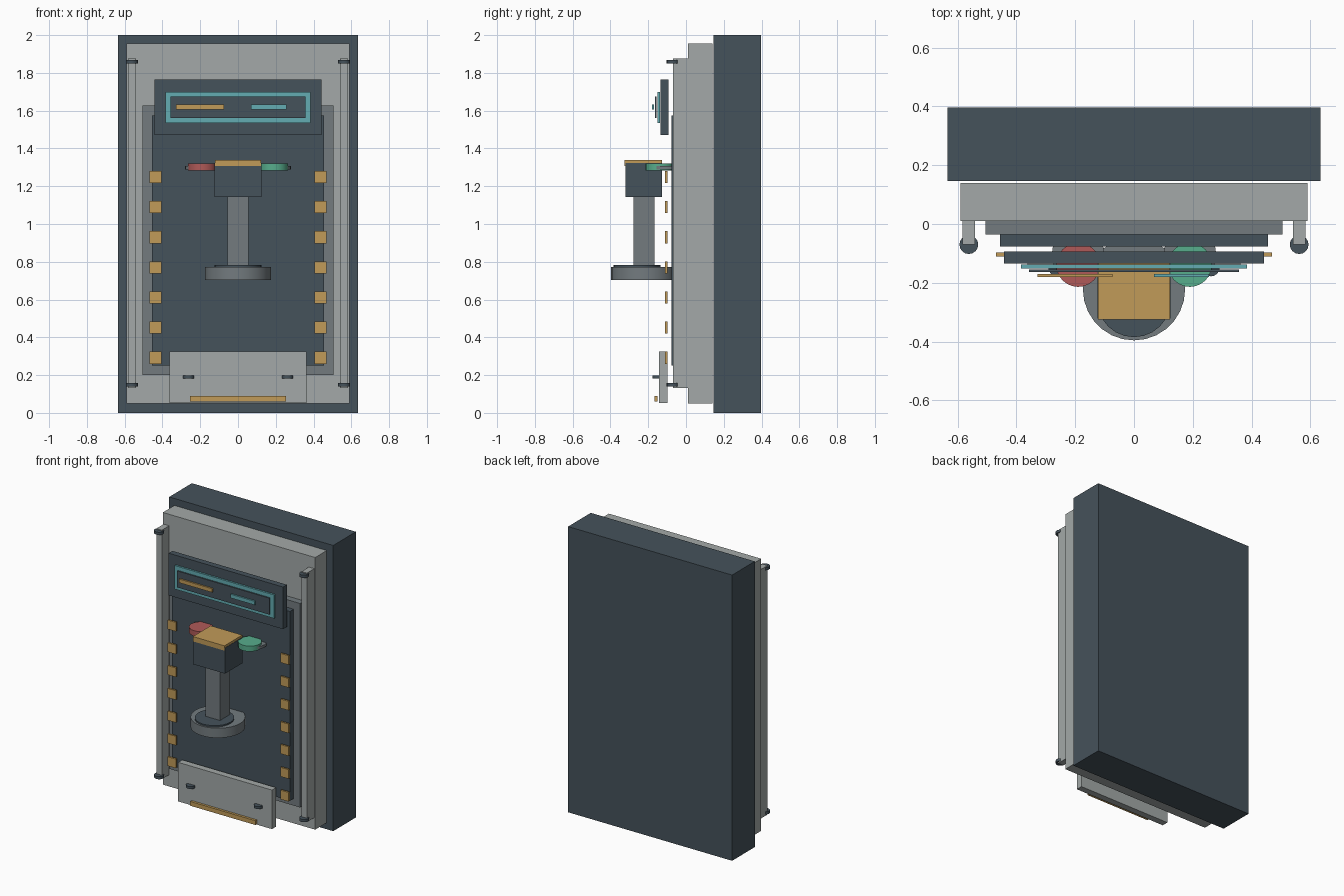
import bpy, math

if "Cube" in bpy.data.objects:
    bpy.data.objects.remove(bpy.data.objects["Cube"])


def srgb(r, g, b):
    def lin(c):
        c /= 255
        return c / 12.92 if c <= 0.04045 else ((c + 0.055) / 1.055) ** 2.4
    return (lin(r), lin(g), lin(b), 1)


def material(name, rgb):
    m = bpy.data.materials.new(name)
    m.diffuse_color = srgb(*rgb)
    m.use_nodes = True
    m.node_tree.nodes["Principled BSDF"].inputs["Base Color"].default_value = m.diffuse_color
    return m


DARK = material("dark slate", (69, 82, 91))
LIGHT = material("light grey", (163, 169, 168))
MID = material("mid grey", (115, 123, 127))
AMBER = material("amber", (193, 155, 88))
CYAN = material("cyan", (99, 172, 178))
RED = material("red", (176, 90, 88))
GREEN = material("green", (87, 173, 140))


def box(name, mat, x0, x1, y0, y1, z0, z1):
    bpy.ops.mesh.primitive_cube_add(size=1, location=((x0 + x1) / 2, (y0 + y1) / 2, (z0 + z1) / 2))
    ob = bpy.context.object
    ob.scale = (x1 - x0, y1 - y0, z1 - z0)
    bpy.ops.object.transform_apply(location=False, rotation=False, scale=True)
    ob.name = name
    ob.data.materials.append(mat)
    return ob


def disc(name, mat, x, y, r, z0, z1, sides=24):
    bpy.ops.mesh.primitive_cylinder_add(vertices=sides, radius=r, depth=z1 - z0,
                                        location=(x, y, (z0 + z1) / 2))
    ob = bpy.context.object
    ob.name = name
    ob.data.materials.append(mat)
    bpy.ops.object.shade_smooth_by_angle(angle=math.radians(35))
    return ob


# Layered cabinet body
box("cabinet_back", DARK, -0.635, 0.635, 0.146, 0.397, 0, 2)
box("front_plate", LIGHT, -0.59, 0.59, 0.011, 0.139, 0.05, 1.955)
box("recess_border", MID, -0.505, 0.505, -0.035, 0.011, 0.2, 1.628)
box("recess_panel", DARK, -0.456, 0.456, -0.077, -0.035, 0.25, 1.575)

# Upper display
box("display_housing", DARK, -0.443, 0.443, -0.135, -0.093, 1.47, 1.765)
box("display_frame", CYAN, -0.385, 0.385, -0.151, -0.138, 1.535, 1.7)
box("display_screen", DARK, -0.357, 0.357, -0.164, -0.155, 1.56, 1.675)
box("display_bar_left", AMBER, -0.329, -0.073, -0.181, -0.17, 1.606, 1.632)
box("display_bar_right", CYAN, 0.068, 0.256, -0.181, -0.17, 1.606, 1.632)

# Lower tray cover
box("lower_cover", LIGHT, -0.363, 0.363, -0.143, -0.097, 0.052, 0.325)
box("lower_strip", AMBER, -0.253, 0.253, -0.167, -0.15, 0.06, 0.09)

# Mirrored side parts
for s, side, col in ((-1, "left", RED), (1, "right", GREEN)):
    x = s * 0.562
    box("rail_" + side, LIGHT, x - 0.021, x + 0.021, -0.07, 0.011, 0.132, 1.875)
    disc("rail_top_knob_" + side, DARK, x, -0.07, 0.032, 1.85, 1.869, 16)
    disc("rail_bottom_knob_" + side, DARK, x, -0.07, 0.032, 0.14, 0.159, 16)
    disc("cover_knob_" + side, DARK, s * 0.262, -0.148, 0.03, 0.181, 0.198, 16)
    for i in range(7):
        z = 0.292 + i * 0.1595
        xm = s * 0.437
        box(f"marker_light_{side}_{i}", AMBER, xm - 0.032, xm + 0.032, -0.11, -0.097, z - 0.032, z + 0.032)
    disc("button_" + side, col, s * 0.19, -0.139, 0.075, 1.282, 1.32)
    disc("button_base_" + side, MID, s * 0.19, -0.105, 0.09, 1.289, 1.307)

# Central pedestal
disc("pedestal_base", MID, 0, -0.222, 0.174, 0.704, 0.772, 28)
disc("pedestal_disc", DARK, 0, -0.26, 0.125, 0.76, 0.782)
box("pedestal_column", MID, -0.056, 0.056, -0.279, -0.166, 0.77, 1.15)
box("pedestal_head", DARK, -0.124, 0.124, -0.321, -0.127, 1.144, 1.324)
box("head_top", AMBER, -0.122, 0.122, -0.321, -0.127, 1.324, 1.34)
box("head_front_lip", AMBER, -0.122, 0.122, -0.325, -0.321, 1.306, 1.34)
